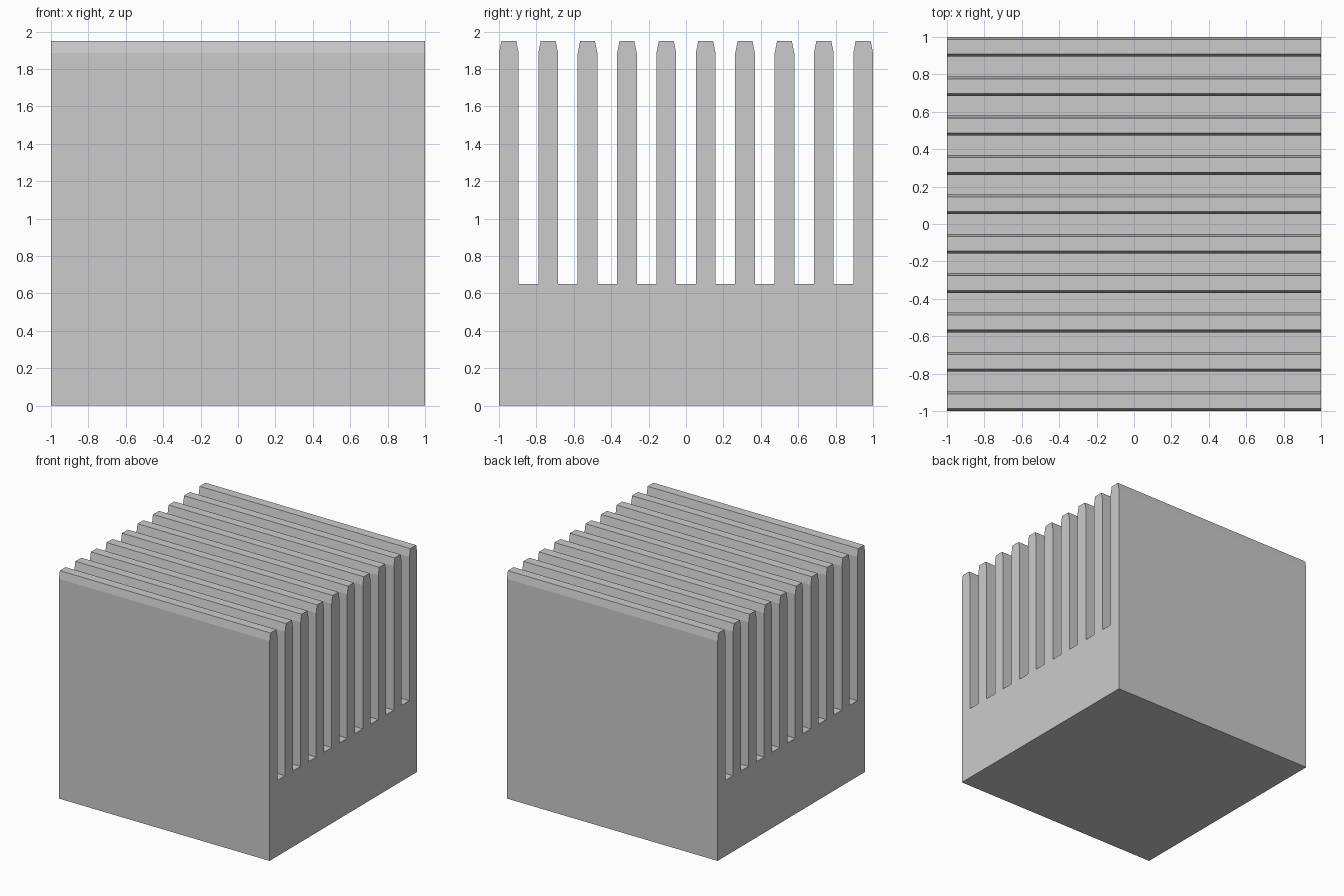
import bpy, bmesh

if "Cube" in bpy.data.objects:
    bpy.data.objects.remove(bpy.data.objects["Cube"])

FINS = 10
W = 2 / (2 * FINS - 1)      # fin width equals gap width
BASE_Z, SHOULDER_Z, TOP_Z = 0.65, 1.885, 1.95
TAPER = 0.013

# Side profile (y, z): solid base with a row of fins with bevelled tips
profile = [(1, 0), (-1, 0)]
for i in range(FINS):
    a = -1 + 2 * W * i
    b = a + W
    if i > 0:
        profile.append((a, BASE_Z))
    profile += [(a, SHOULDER_Z), (a + TAPER, TOP_Z), (b - TAPER, TOP_Z), (b, SHOULDER_Z)]
    if i < FINS - 1:
        profile.append((b, BASE_Z))

# Extrude the profile along x
bm = bmesh.new()
face = bm.faces.new([bm.verts.new((-1, y, z)) for y, z in profile])
ext = bmesh.ops.extrude_face_region(bm, geom=[face], use_keep_orig=True)
moved = [g for g in ext["geom"] if isinstance(g, bmesh.types.BMVert)]
bmesh.ops.translate(bm, verts=moved, vec=(2, 0, 0))
bmesh.ops.recalc_face_normals(bm, faces=bm.faces)

mesh = bpy.data.meshes.new("finned_heat_sink")
bm.to_mesh(mesh)
bm.free()
bpy.context.collection.objects.link(bpy.data.objects.new("finned_heat_sink", mesh))
